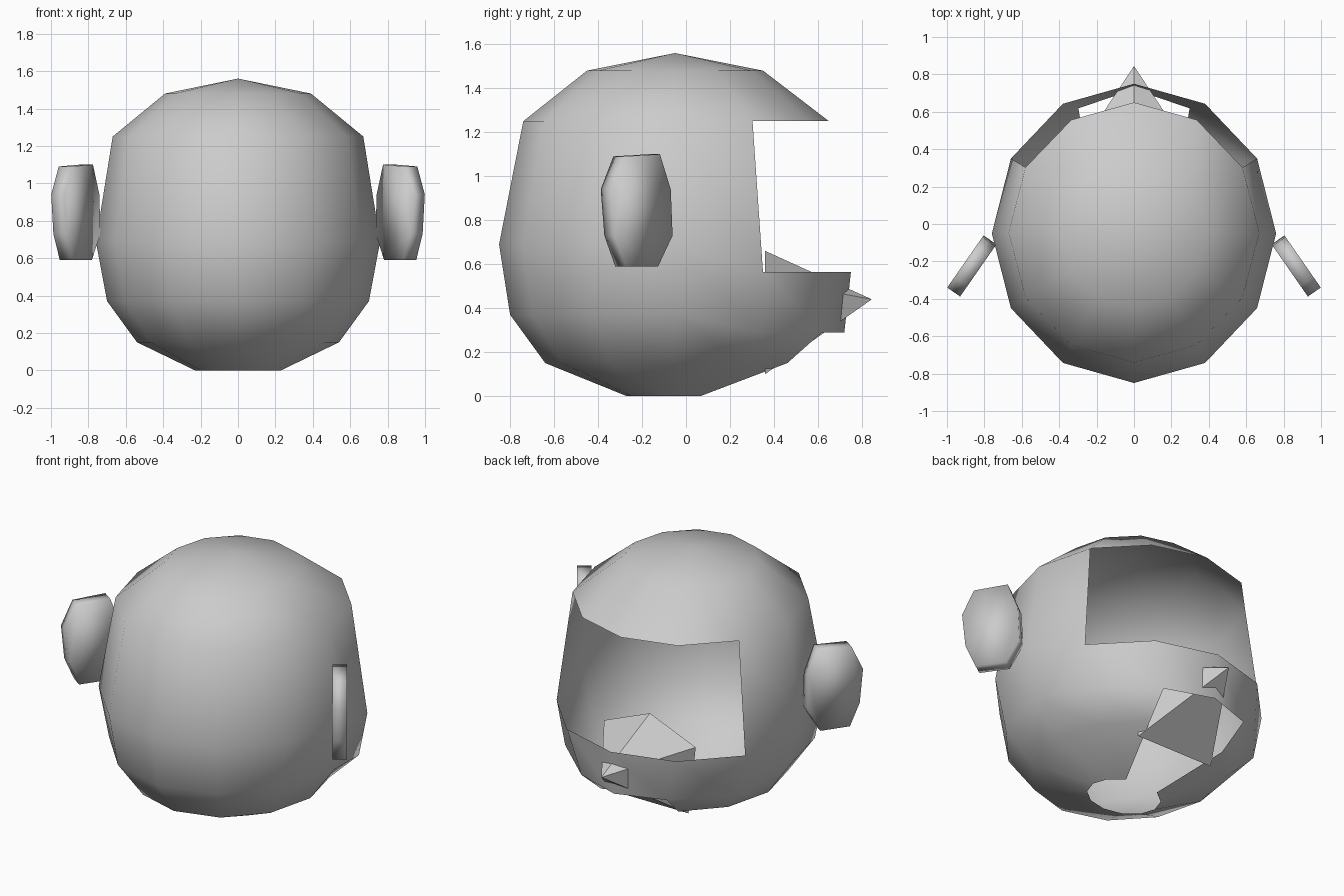
import bpy
import bmesh
import math
from mathutils import Vector

cube = bpy.data.objects.get("Cube")
if cube:
    bpy.data.objects.remove(cube, do_unlink=True)

grey = bpy.data.materials.new("plain_grey")
grey.use_nodes = True
colour = (0.6, 0.6, 0.6, 1)
grey.diffuse_color = colour
grey.node_tree.nodes["Principled BSDF"].inputs["Base Color"].default_value = colour


def finish(name, bm, angle, recalc=True):
    """Turn a bmesh into a smooth shaded object."""
    if recalc:
        bmesh.ops.recalc_face_normals(bm, faces=bm.faces)
    mesh = bpy.data.meshes.new(name)
    bm.to_mesh(mesh)
    bm.free()
    mesh.materials.append(grey)
    obj = bpy.data.objects.new(name, mesh)
    bpy.context.collection.objects.link(obj)
    bpy.ops.object.select_all(action="DESELECT")
    obj.select_set(True)
    bpy.context.view_layer.objects.active = obj
    bpy.ops.object.shade_smooth_by_angle(angle=math.radians(angle))
    return obj


# Head shell: thin open sheet of twelve-sided rings, with face and neck openings
SEGMENTS = 12
# x radius, y radius, y centre, back z, front z, pinch beside the chin
RINGS = [
    (0.39, 0.40, -0.05, 1.48, 1.48, 1),
    (0.67, 0.695, -0.045, 1.25, 1.25, 1),
    (0.76, 0.80, -0.05, 0.69, 0.565, 1),
    (0.70, 0.76, -0.04, 0.37, 0.29, 0.85),
    (0.54, 0.59, -0.05, 0.15, 0.15, 1),
    (0.23, 0.18, -0.09, 0.0, 0.0, 1),
]
FACE_GAP = {(1, i) for i in range(1, 5)}
CHIN_GAP = {(r, i) for r in (3, 4) for i in (2, 3)}

bm = bmesh.new()
pole = bm.verts.new((0, -0.05, 1.56))
rings = []
for rx, ry, cy, z_back, z_front, pinch in RINGS:
    ring = []
    for i in range(SEGMENTS):
        a = math.tau * i / SEGMENTS
        blend = min(max(2 * math.sin(a), 0), 1)
        x = rx * math.cos(a) * (pinch if i in (2, 4) else 1)
        z = z_back + (z_front - z_back) * blend
        ring.append(bm.verts.new((x, cy + ry * math.sin(a), z)))
    rings.append(ring)

for i in range(SEGMENTS):
    j = (i + 1) % SEGMENTS
    bm.faces.new((pole, rings[0][i], rings[0][j]))
    for r in range(len(rings) - 1):
        if (r, i) not in FACE_GAP | CHIN_GAP:
            upper, lower = rings[r], rings[r + 1]
            bm.faces.new((upper[i], lower[i], lower[j], upper[j]))
finish("head_shell", bm, 180, recalc=False)

# Spike: five-sided cone inside the chin, its tip poking out through it
bm = bmesh.new()
tip = bm.verts.new((0, 0.845, 0.44))
base = [bm.verts.new((x, 0.36, z)) for x, z in
        [(0, 0.66), (0.32, 0.53), (0.27, 0.1), (-0.27, 0.1), (-0.32, 0.53)]]
bm.faces.new(base)
for k, v in enumerate(base):
    bm.faces.new((v, base[(k + 1) % len(base)], tip))
finish("chin_spike", bm, 20)

# Ears: eight-sided slabs that sweep outwards, given as distance from head and z
EAR = [(0.07, 1.10), (0.27, 1.09), (0.34, 0.94), (0.32, 0.73),
       (0.26, 0.59), (0.08, 0.59), (0.0, 0.73), (0.01, 0.94)]
root = Vector((0.77, -0.085, 0))
along = Vector((0.571, -0.82, 0))
across = Vector((0.82, 0.571, 0))

for name, side in (("left_ear", 1), ("right_ear", -1)):
    bm = bmesh.new()
    loops = []
    for offset in (-0.042, 0.042):
        loop = []
        for u, z in EAR:
            p = root + along * u + across * offset
            loop.append(bm.verts.new((side * p.x, p.y, z)))
        loops.append(loop)
        bm.faces.new(loop)
    for k in range(len(EAR)):
        n = (k + 1) % len(EAR)
        bm.faces.new((loops[0][k], loops[0][n], loops[1][n], loops[1][k]))
    finish(name, bm, 180)
